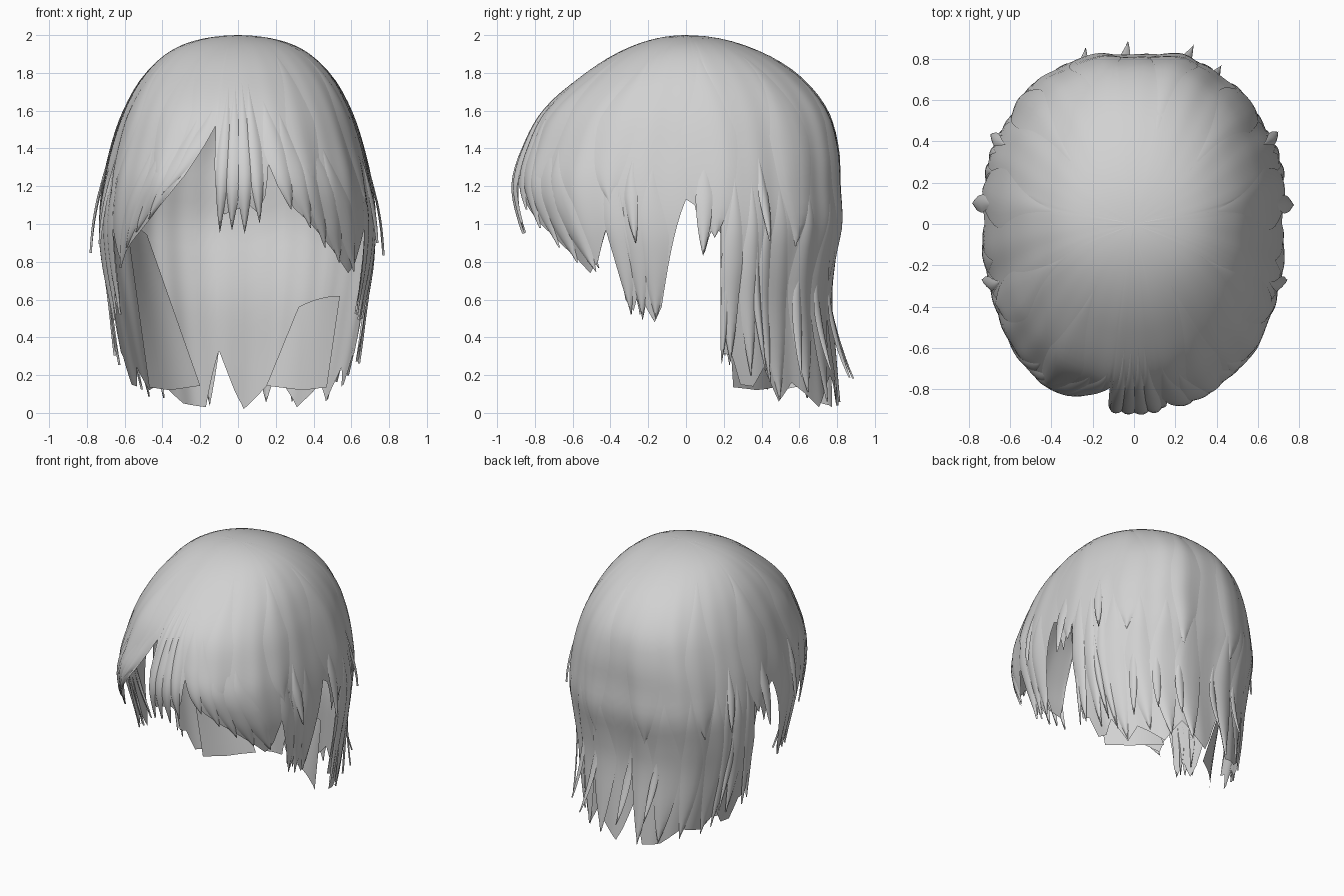
import bpy, bmesh, math, random

if "Cube" in bpy.data.objects:
    bpy.data.objects.remove(bpy.data.objects["Cube"])

random.seed(4)

# Head outline by height: z, half width, front depth, back depth
OUTLINE = [(2.0, 0, 0, 0), (1.95, .29, .265, .30), (1.8, .485, .53, .585), (1.6, .60, .75, .755),
           (1.4, .665, .85, .81), (1.2, .71, .90, .82), (1.0, .73, .86, .83), (.8, .715, .78, .79),
           (.6, .68, .72, .765), (.3, .62, .66, .78), (0, .54, .60, .80)]
# Hem height by angle from the front (degrees); each side has its own fringe and nape tips
SIDE_HEM = [(64, .98), (65, 1.1), (66, .95), (67, .6), (70, .54), (73, .64), (76, .55), (79, .48), (82, .56),
            (86, .85), (90, 1.13), (92, 1.1), (95, .86), (98, 1.02), (100, .95), (101, .32), (105, .3),
            (108, .15), (113, .14), (118, .24)]
RIGHT_HEM = ([(0, 1.08), (3, 1.1), (6, 1.06), (9, 1.15), (11, 1.32), (14, 1.2), (21, 1.08), (35, .93), (45, .82),
              (52, .74), (57, .8)]
             + SIDE_HEM + [(125, .06), (133, .16), (149, .03), (163, .2), (178, .02), (180, .08)])
LEFT_HEM = ([(0, 1.08), (4, 1.05), (7.5, 1.2), (9, 1.52), (13, 1.42), (21, 1.25), (35, 1.04), (45, .93), (57, .8)]
            + SIDE_HEM + [(126, .12), (140, .15), (152, .05), (165, .03), (173, .33), (180, .08)])

grey = bpy.data.materials.new("light_grey")
grey.diffuse_color = (.64, .64, .64, 1)
grey.use_nodes = True
grey.node_tree.nodes["Principled BSDF"].inputs["Base Color"].default_value = grey.diffuse_color


def lerp_table(table, v):
    for (a, x), (b, y) in zip(table, table[1:]):
        if v <= b:
            return x + (y - x) * (v - a) / (b - a)
    return table[-1][1]


KNOTS = [math.sqrt(2 - r[0]) for r in OUTLINE]


def outline(z):
    """Smooth interpolation of the outline, linear in sqrt(depth) at the crown."""
    s = math.sqrt(max(0, 2 - z))
    i = max(k for k in range(len(KNOTS) - 1) if KNOTS[k] <= s)
    h = KNOTS[i + 1] - KNOTS[i]
    t = min(1, (s - KNOTS[i]) / h)
    res = []
    for c in (1, 2, 3):
        def slope(k):
            a, b = max(0, k - 1), min(len(KNOTS) - 1, k + 1)
            return (OUTLINE[b][c] - OUTLINE[a][c]) / (KNOTS[b] - KNOTS[a])
        p, q = OUTLINE[i][c], OUTLINE[i + 1][c]
        res.append(p * (1 + 2 * t) * (1 - t) ** 2 + q * t * t * (3 - 2 * t)
                   + h * (slope(i) * t * (1 - t) ** 2 - slope(i + 1) * t * t * (1 - t)))
    return res


def surf(deg, z, off=0):
    """Point on the hair volume at an angle from the front and a height."""
    a = math.radians(deg)
    w, f, b = outline(z)
    fade = min(1, (2 - z) / .7)
    off += fade * (.006 * math.sin(7 * a + 1) + .004 * math.sin(13 * a + 2 * z) + .002 * math.sin(29 * a))
    s, c = math.sin(a), math.cos(a)
    # rounder near the crown, squarer lower down
    e = 2 / (2.05 + .27 * max(0, min(1, (1.9 - z) / .65)))
    x = math.copysign(abs(s) ** e, s) * (w + off)
    y = -math.copysign(abs(c) ** e, c) * ((f if c > 0 else b) + off)
    return (x, y, max(0, z))


def add_grid(bm, rows, closed=False):
    vs = [[bm.verts.new(p) for p in r] for r in rows]
    n = len(vs[0])
    for r, q in zip(vs, vs[1:]):
        for j in range(n if closed else n - 1):
            k = (j + 1) % n
            bm.faces.new((r[j], q[j], q[k], r[k]))


def finish(name, bm):
    bmesh.ops.remove_doubles(bm, verts=bm.verts, dist=.0003)
    me = bpy.data.meshes.new(name)
    bm.to_mesh(me)
    bm.free()
    me.materials.append(grey)
    ob = bpy.data.objects.new(name, me)
    bpy.context.collection.objects.link(ob)
    bpy.ops.object.select_all(action='DESELECT')
    ob.select_set(True)
    bpy.context.view_layer.objects.active = ob
    bpy.ops.object.shade_smooth_by_angle(angle=math.radians(50))


def lock(bm, a0, a1, z0, z1, hw, lift=.015, flare=0.0):
    """Strand lying on the hair volume, pointed at both ends."""
    rows = []
    for i in range(19):
        t = i / 18
        a = a0 + (a1 - a0) * t ** 1.3
        half = hw * min(1, 2.2 * t) * (1 - t ** 3.5) + .02
        row = []
        for j in range(7):
            u = j / 3 - 1
            off = lift * (1 - u * u) * min(1, 2 * t) + flare * t ** 2 + .002
            row.append(surf(a + half * u, z0 + (z1 - z0) * t, off))
        rows.append(row)
    add_grid(bm, rows)


def group(name, n, a0, a1, z0, z1, hw, lift=.015, flare=(0, 0), sides=(1, -1), jitter=.03):
    """Row of locks; each pair gives the first and last value along the row."""
    bm = bmesh.new()
    for s in sides:
        for i in range(n):
            k = i / max(1, n - 1)
            mix = lambda p: p[0] + (p[1] - p[0]) * k
            j = random.uniform(-jitter, jitter)
            lock(bm, s * mix(a0), s * (mix(a1) + 25 * j), mix(z0), max(0, mix(z1) + j),
                 hw * random.uniform(.85, 1.15), lift, mix(flare))
    finish(name, bm)


# Main hair cap with the face opening, ear notches and ragged nape
bm = bmesh.new()
angles = [-180 + i for i in range(360)]
hems = [lerp_table(RIGHT_HEM if a >= 0 else LEFT_HEM, abs(a)) for a in angles]
add_grid(bm, [[surf(a, 2 - (2 - h) * (i / 32) ** 1.7) for a, h in zip(angles, hems)]
              for i in range(33)], closed=True)
finish("hair_cap", bm)

# Centre fringe
group("centre_fringe", 4, (-4.5, 5), (-5, 6), (1.75, 1.75), (.97, .98), 3, .014, sides=(1,))

# Swept fringe on each side of the face
group("right_fringe", 5, (12, 40), (19, 55), (1.65, 1.4), (1.06, .73), 6, .01, sides=(1,))
group("left_fringe", 5, (11, 40), (30, 57), (1.62, 1.4), (1.13, .76), 5, .01, sides=(-1,))

# Locks in front of the ears
group("temple_locks", 3, (67, 81), (69, 79), (1.4, 1.3), (.52, .47), 5, .01)
group("temple_wisps", 2, (70, 76), (73, 80), (1.2, 1.1), (.54, .52), 2, .012, (-.02, -.04))

# Small locks over the ears, springing outward
group("ear_locks", 1, (95, 95), (95, 95), (1.4, 1.4), (.86, .86), 2.6, .012, (.05, .05))
group("outer_flicks", 2, (74, 115), (75, 117), (1.35, 1.35), (.9, .88), 2.6, .012, (.03, .035))

# Long locks behind the ears
group("behind_ear_locks", 3, (105, 118), (104, 120), (1.25, 1.2), (.28, .14), 4, .012, (.02, .0))
group("side_wisps", 2, (104, 114), (101, 118), (.95, .95), (.28, .25), 1.8, .012, (.03, .03))

# Back locks and the thin tips flicking outward
group("back_locks", 4, (124, 170), (126, 168), (1.2, 1.1), (.1, .05), 8, .01, (0, .02))
group("right_back_flicks", 3, (138, 165), (133, 160), (.85, .75), (.22, .2), 3, .01, (.08, .12), sides=(1,))
group("left_back_flicks", 2, (160, 176), (163, 179), (.75, .75), (.2, .2), 2.4, .01, (.09, .1), sides=(-1,))

# Broad crown locks that ripple the top and back
group("crown_locks", 5, (30, 165), (32, 168), (1.92, 1.92), (1.15, .85), 10, .008, jitter=.08)

# Inner panels framing the neck: side, top and bottom x ranges, top height
bm = bmesh.new()
for s, top, bot, z0 in ((-1, (.59, .48), (.47, .2), 1.0), (1, (.54, .32), (.47, .15), .62)):
    rows = []
    for i in range(10):
        t = i / 9
        row = []
        for j in range(9):
            u = j / 8
            x = (top[0] + (top[1] - top[0]) * u) * (1 - t) + (bot[0] + (bot[1] - bot[0]) * u) * t
            y = .22 + .03 * t + .25 * u + .03 * math.sin(math.pi * u)
            tip = .12 + .04 * abs(u - .4)
            row.append((s * x, y, (z0 - .06 * u * u) * (1 - t) + tip * t))
        rows.append(row)
    add_grid(bm, rows)
finish("inner_neck_panels", bm)
